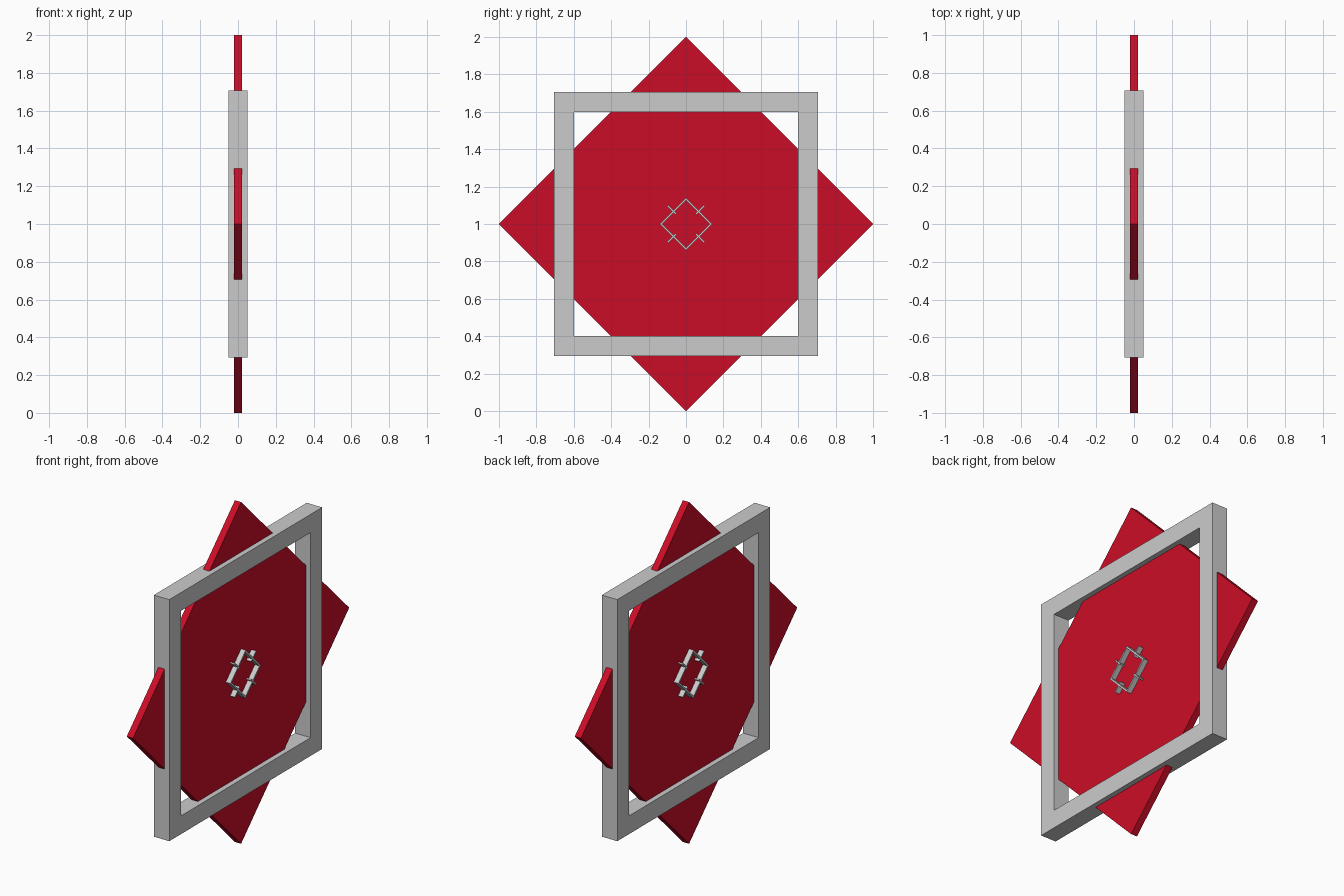
import bpy
import bmesh
from math import pi
from mathutils import Matrix

if "Cube" in bpy.data.objects:
    bpy.data.objects.remove(bpy.data.objects["Cube"])

CENTRE = Matrix.Translation((0, 0, 1))


def add_object(name, bm, mat=None):
    bmesh.ops.recalc_face_normals(bm, faces=bm.faces)
    me = bpy.data.meshes.new(name)
    bm.to_mesh(me)
    bm.free()
    ob = bpy.data.objects.new(name, me)
    bpy.context.collection.objects.link(ob)
    if mat:
        me.materials.append(mat)
    return ob


def box(name, size, matrix, mat=None):
    bm = bmesh.new()
    bmesh.ops.create_cube(bm, size=1, matrix=matrix @ Matrix.Diagonal((*size, 1)))
    return add_object(name, bm, mat)


def square_frame(name, outer, inner, depth, angle=0.0):
    """Square ring in the YZ plane, turned about X."""
    bm = bmesh.new()
    m = CENTRE @ Matrix.Rotation(angle, 4, 'X')
    corners = [(-1, -1), (1, -1), (1, 1), (-1, 1)]
    loops = [[bm.verts.new(m @ _v(x, r * y, r * z)) for y, z in corners]
             for x, r in ((-depth, outer), (depth, outer), (depth, inner), (-depth, inner))]
    for a, b in zip(loops, loops[1:] + loops[:1]):
        for i in range(4):
            j = (i + 1) % 4
            bm.faces.new((a[i], a[j], b[j], b[i]))
    return add_object(name, bm)


def _v(x, y, z):
    return Matrix.Translation((x, y, z)).to_translation()


red = bpy.data.materials.new("red")
red.diffuse_color = (0.6, 0.004, 0.02, 1)
red.use_nodes = True
red.node_tree.nodes["Principled BSDF"].inputs["Base Color"].default_value = red.diffuse_color

# Red plate standing on its corner
side = 2 ** 0.5
box("red_plate", (0.04, side, side), CENTRE @ Matrix.Rotation(pi / 4, 4, 'X'), red)

# Large upright frame around the plate
square_frame("outer_frame", 0.707, 0.6, 0.05)

# Small diamond frame in the middle, poking out on both faces
square_frame("small_frame", 0.1, 0.09, 0.05, pi / 4)

# Thin cross bars through the middle of each small frame side
for i in range(4):
    turn = Matrix.Rotation(pi / 4 + i * pi / 2, 4, 'X')
    box(f"cross_bar_{i + 1}", (0.1, 0.064, 0.008),
        CENTRE @ turn @ Matrix.Translation((0, 0.107, 0)))
